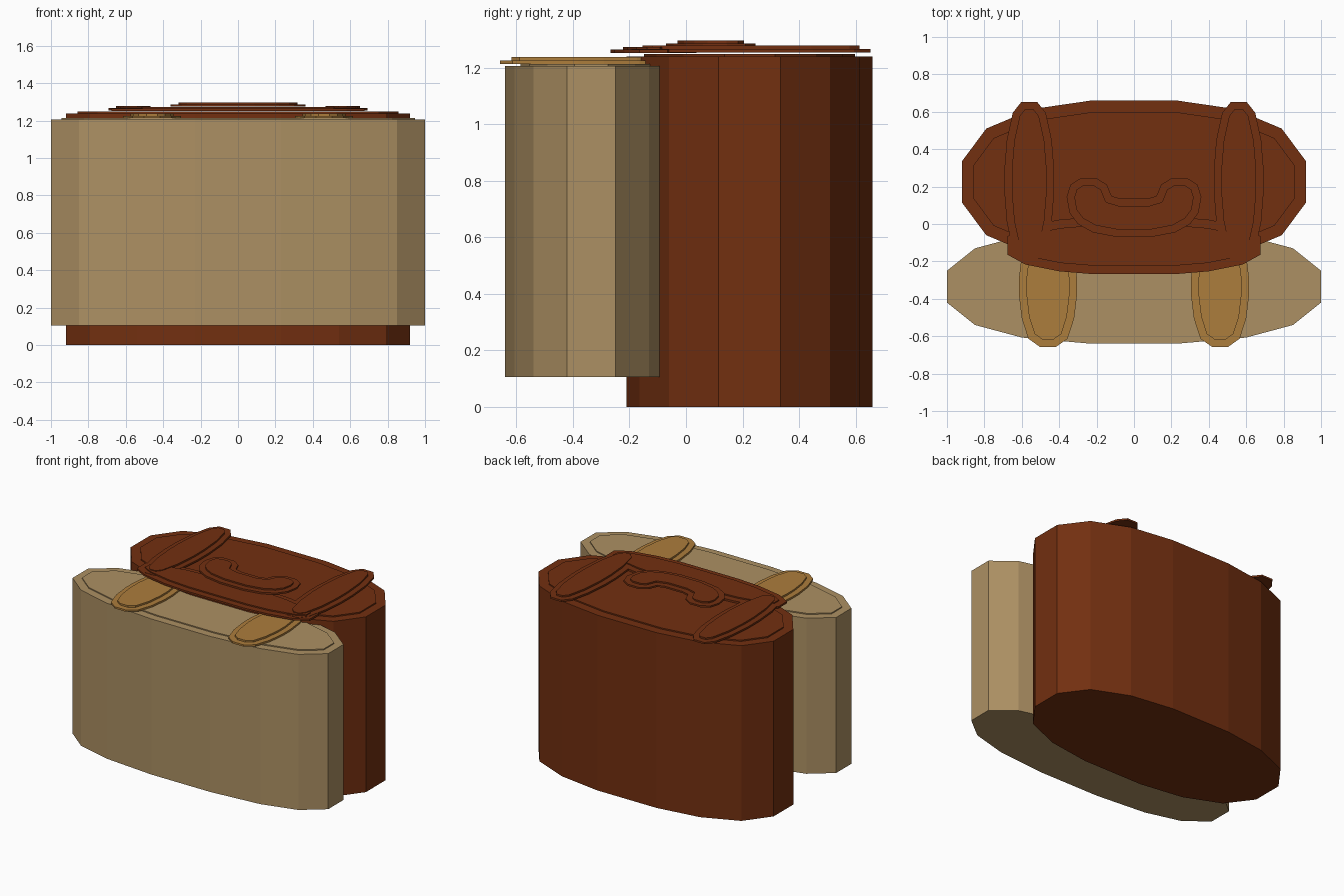
import bpy, bmesh
from mathutils import Vector

if "Cube" in bpy.data.objects:
    bpy.data.objects.remove(bpy.data.objects["Cube"])


def material(name, rgb):
    m = bpy.data.materials.new(name)
    m.diffuse_color = (*rgb, 1)
    m.use_nodes = True
    m.node_tree.nodes["Principled BSDF"].inputs["Base Color"].default_value = m.diffuse_color
    return m


brown = material("brown leather", (0.170, 0.029, 0.0052))
tan = material("tan canvas", (0.415, 0.28, 0.125))
gold = material("golden strap", (0.415, 0.205, 0.045))


def oval(cx, cy, quarter):
    """16-sided outline mirrored from the points of one quarter."""
    q = list(quarter)
    right = q + [(x, -y) for x, y in reversed(q)]
    ring = right + [(-x, y) for x, y in reversed(right)]
    return [(cx + x, cy + y) for x, y in ring]


def stepped_plate(name, outline, z0, z1, z2, inset, mat):
    """Extruded outline with a smaller raised step on top."""
    bm = bmesh.new()
    low = [bm.verts.new((x, y, z0)) for x, y in outline]
    high = [bm.verts.new((x, y, z1)) for x, y in outline]
    n = len(outline)
    bm.faces.new(low)
    top = bm.faces.new(high)
    for i in range(n):
        j = (i + 1) % n
        bm.faces.new((low[i], low[j], high[j], high[i]))
    bmesh.ops.recalc_face_normals(bm, faces=bm.faces[:])
    bmesh.ops.inset_region(bm, faces=[top], thickness=inset, use_even_offset=True)
    step = bmesh.ops.extrude_discrete_faces(bm, faces=[top])["faces"][0]
    bmesh.ops.translate(bm, verts=step.verts[:], vec=Vector((0, 0, z2 - z1)))
    bmesh.ops.recalc_face_normals(bm, faces=bm.faces[:])
    mesh = bpy.data.meshes.new(name)
    bm.to_mesh(mesh)
    bm.free()
    mesh.materials.append(mat)
    ob = bpy.data.objects.new(name, mesh)
    bpy.context.collection.objects.link(ob)
    return ob


# Main bag body and front pocket
stepped_plate("main_body",
              oval(0, 0.225, [(0.23, 0.435), (0.54, 0.39), (0.79, 0.285), (0.92, 0.11)]),
              0, 1.239, 1.248, 0.062, brown)
stepped_plate("front_pocket",
              oval(0, -0.335, [(0.23, 0.305), (0.60, 0.272), (0.85, 0.205), (1.0, 0.085)]),
              0.105, 1.205, 1.2125, 0.055, tan)

# Flap overlapping the pocket
stepped_plate("flap",
              oval(0, -0.115, [(0.23, 0.152), (0.40, 0.138), (0.58, 0.102), (0.675, 0.05)]),
              1.251, 1.264, 1.273, 0.045, brown)

# Pairs of straps
for side, s in (("right", 1), ("left", -1)):
    stepped_plate("pocket_strap_" + side,
                  oval(s * 0.46, -0.335, [(0.043, 0.322), (0.105, 0.278), (0.14, 0.17), (0.155, 0.045)]),
                  1.2125, 1.225, 1.237, 0.04, gold)
    stepped_plate("body_strap_" + side,
                  oval(s * 0.56, 0.23, [(0.042, 0.423), (0.088, 0.365), (0.12, 0.22), (0.133, 0.06)]),
                  1.2535, 1.266, 1.278, 0.04, brown)

# Curved carrying handle, mirrored from its right half
half = [(0.07, 0.135), (0.12, 0.15), (0.145, 0.21), (0.20, 0.245), (0.285, 0.245),
        (0.34, 0.21), (0.36, 0.145), (0.345, 0.06), (0.30, 0.0), (0.22, -0.045), (0.09, -0.07)]
stepped_plate("handle", half + [(-x, y) for x, y in reversed(half)],
              1.274, 1.286, 1.296, 0.04, brown)
